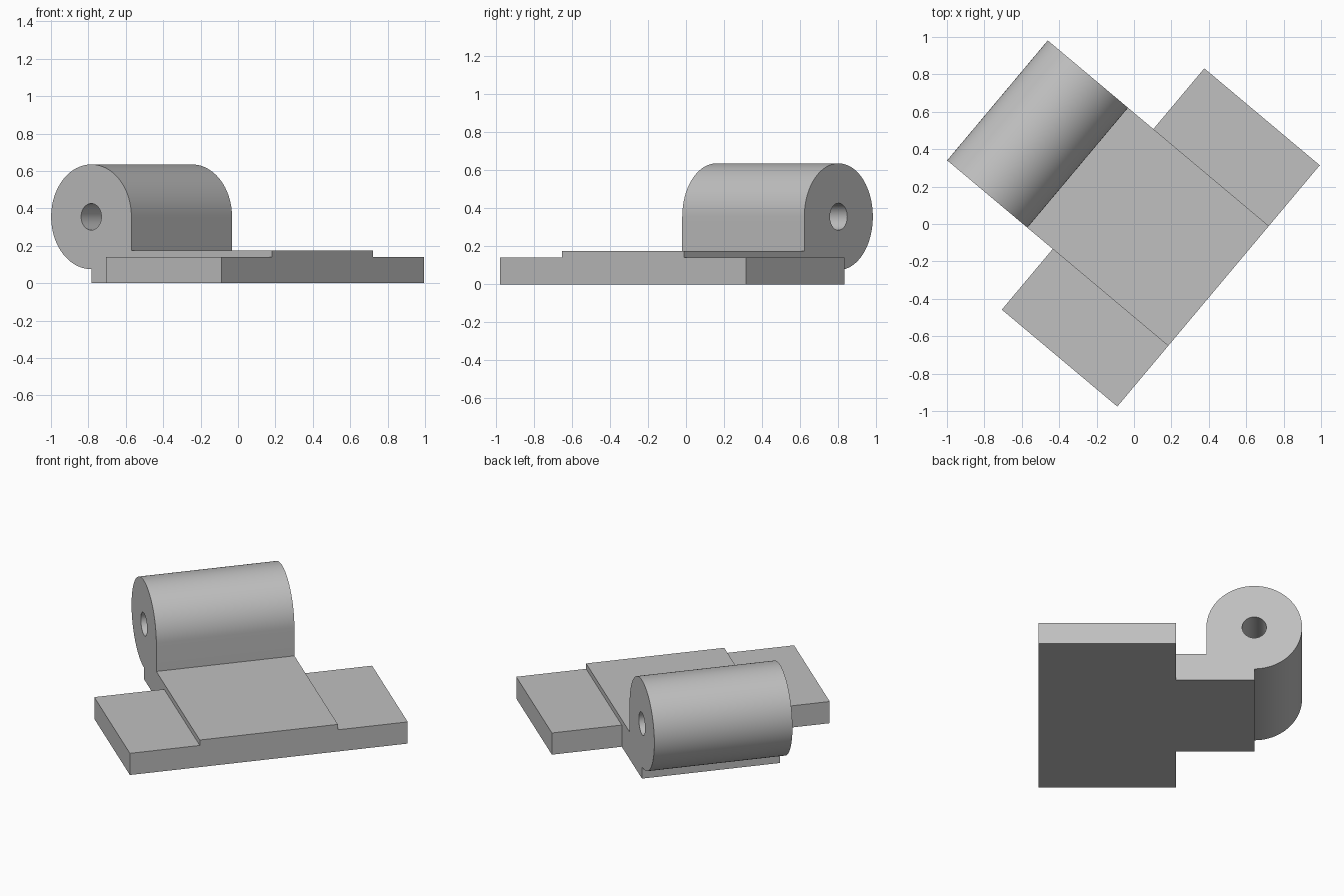
import bpy, bmesh, math

cube = bpy.data.objects.get("Cube")
if cube:
    bpy.data.objects.remove(cube, do_unlink=True)

TURN = math.radians(-40)          # whole hinge is turned about z
MID = 0.037                       # middle of the hinge along its pin axis
PIN_X, PIN_Z, BARREL_R, HOLE_R = -0.704, 0.355, 0.28, 0.071
FRONT_X = 0.559

grey = bpy.data.materials.new("plain_grey")
grey.use_nodes = True
colour = (0.53, 0.53, 0.53, 1)
grey.diffuse_color = colour
grey.node_tree.nodes["Principled BSDF"].inputs["Base Color"].default_value = colour


def arc(radius, start, end, steps):
    angles = [math.radians(start + (end - start) * i / steps) for i in range(steps + 1)]
    return [(PIN_X + radius * math.cos(a), PIN_Z + radius * math.sin(a)) for a in angles]


def extrude_profile(name, points, width):
    """Extrude an x-z outline along y, centred on MID."""
    bm = bmesh.new()
    face = bm.faces.new([bm.verts.new((x, MID - width / 2, z)) for x, z in points])
    geom = bmesh.ops.extrude_face_region(bm, geom=[face])["geom"]
    moved = [g for g in geom if isinstance(g, bmesh.types.BMVert)]
    bmesh.ops.translate(bm, verts=moved, vec=(0, width, 0))
    bmesh.ops.recalc_face_normals(bm, faces=bm.faces)
    mesh = bpy.data.meshes.new(name)
    bm.to_mesh(mesh)
    bm.free()
    mesh.materials.append(grey)
    obj = bpy.data.objects.new(name, mesh)
    bpy.context.collection.objects.link(obj)
    obj.rotation_euler.z = TURN
    return obj


def combine(target, tool, operation):
    mod = target.modifiers.new(operation.lower(), 'BOOLEAN')
    mod.operation, mod.solver, mod.object = operation, 'EXACT', tool
    bpy.context.view_layer.objects.active = target
    bpy.ops.object.modifier_apply(modifier=mod.name)
    bpy.data.objects.remove(tool, do_unlink=True)


# Raised tongue and barrel share one side outline
outline = [(FRONT_X, 0), (PIN_X, 0)] + arc(BARREL_R, 270, 0, 72)
outline += [(PIN_X + BARREL_R, 0.175), (FRONT_X, 0.175)]
hinge = extrude_profile("hinge_leaf", outline, 0.837)

# Lower wings on both sides of the tongue
wings = extrude_profile("wings", [(-0.247, 0), (FRONT_X, 0), (FRONT_X, 0.14), (-0.247, 0.14)], 1.684)
combine(hinge, wings, 'UNION')

# Pin hole through the barrel
pin = extrude_profile("pin_hole", arc(HOLE_R, 0, 360, 40)[:-1], 1.2)
combine(hinge, pin, 'DIFFERENCE')

bpy.ops.object.select_all(action='DESELECT')
hinge.select_set(True)
bpy.context.view_layer.objects.active = hinge
bpy.ops.object.shade_smooth_by_angle(angle=math.radians(30))
